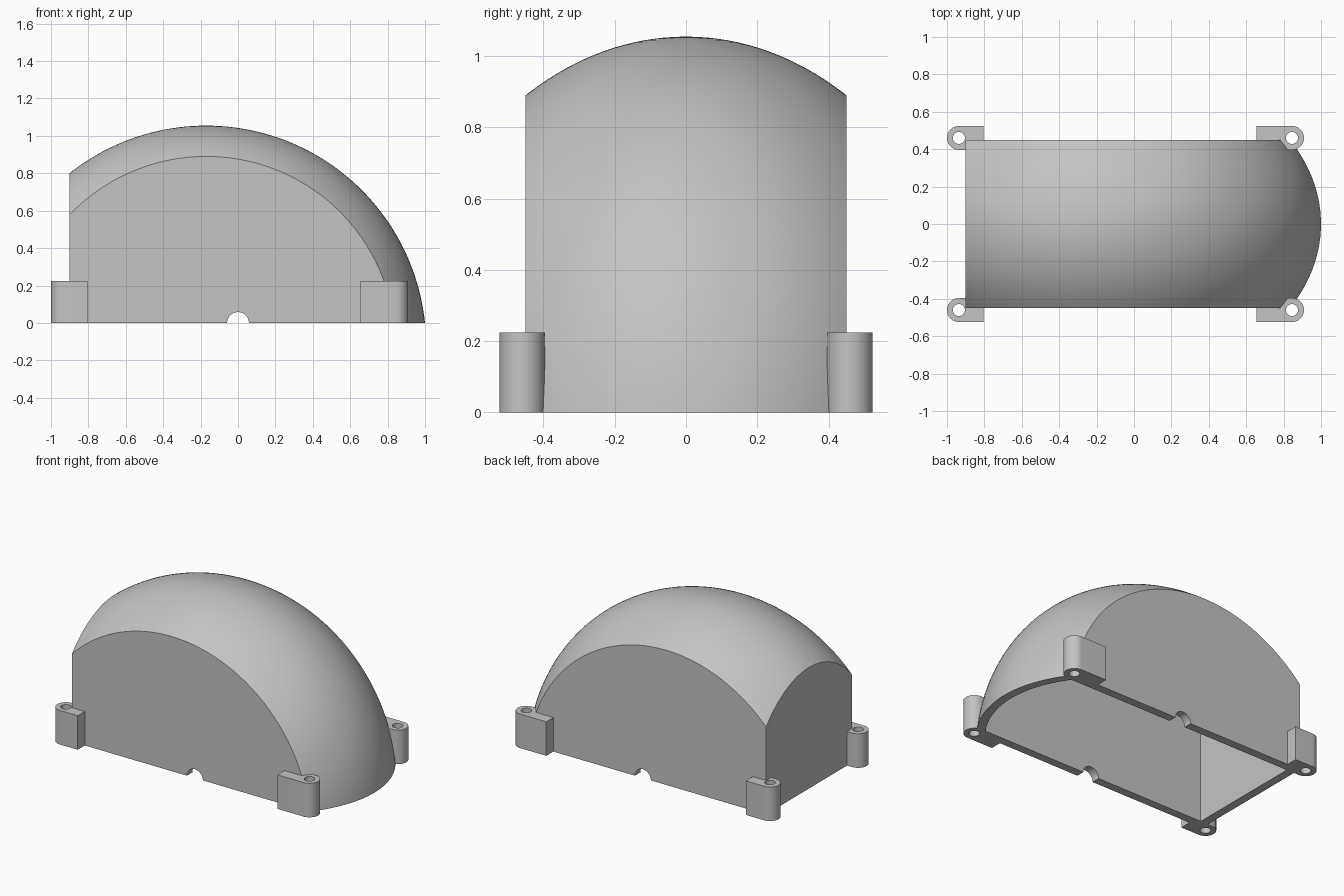
import bpy
import bmesh
from math import pi, sin, cos
from mathutils import Matrix, Vector

cube = bpy.data.objects.get("Cube")
if cube:
    bpy.data.objects.remove(cube, do_unlink=True)

WALL = 0.055
CENTER = Vector((-0.17, 0, -0.121))
RADIUS = 1.176
BACK, SIDE = -0.9, 0.45
LUG_Y, LUG_R, LUG_H = 0.46, 0.064, 0.225

grey = bpy.data.materials.new("light grey plastic")
grey.use_nodes = True
grey.diffuse_color = (0.55, 0.55, 0.55, 1)
grey.node_tree.nodes["Principled BSDF"].inputs["Base Color"].default_value = (0.55, 0.55, 0.55, 1)


def finish(name, bm):
    bmesh.ops.recalc_face_normals(bm, faces=bm.faces)
    mesh = bpy.data.meshes.new(name)
    bm.to_mesh(mesh)
    bm.free()
    mesh.materials.append(grey)
    obj = bpy.data.objects.new(name, mesh)
    bpy.context.collection.objects.link(obj)
    return obj


def box(name, low, high):
    low, high = Vector(low), Vector(high)
    bm = bmesh.new()
    bmesh.ops.create_cube(bm, size=1, matrix=Matrix.Translation((low + high) / 2)
                          @ Matrix.Diagonal((*(high - low), 1)))
    return finish(name, bm)


def cylinder(name, center, radius, depth, turn=Matrix.Identity(4)):
    bm = bmesh.new()
    bmesh.ops.create_cone(bm, cap_ends=True, segments=48, radius1=radius, radius2=radius,
                          depth=depth, matrix=Matrix.Translation(center) @ turn)
    return finish(name, bm)


def combine(target, tool, operation):
    """Apply a boolean and discard the tool object."""
    mod = target.modifiers.new(operation.lower(), 'BOOLEAN')
    mod.operation, mod.object, mod.solver = operation, tool, 'EXACT'
    bpy.context.view_layer.objects.active = target
    bpy.ops.object.modifier_apply(modifier=mod.name)
    bpy.data.objects.remove(tool, do_unlink=True)


def dome(name, inset, bottom):
    """Flattened ball trimmed by the flat sides, the flat end and the base."""
    bm = bmesh.new()
    r = RADIUS - inset
    bmesh.ops.create_uvsphere(bm, u_segments=160, v_segments=96, radius=r,
                              matrix=Matrix.Translation(CENTER) @ Matrix.Diagonal((1, 0.75, 1, 1)))
    obj = finish(name, bm)
    y = SIDE - inset
    combine(obj, box("trim", (BACK + inset, -y, bottom), (2, y, 2)), 'INTERSECT')
    return obj


def lug(x, y, square_end):
    """Block with one round end, pointing away from square_end."""
    d = 1 if x > square_end else -1
    outline = [(square_end, y - LUG_R)]
    for i in range(25):
        a = -pi / 2 + pi * i / 24
        outline.append((x + d * LUG_R * cos(a), y + LUG_R * sin(a)))
    outline.append((square_end, y + LUG_R))
    bm = bmesh.new()
    face = bm.faces.new([bm.verts.new((px, py, 0)) for px, py in outline])
    top = bmesh.ops.extrude_face_region(bm, geom=[face])["geom"]
    bmesh.ops.translate(bm, vec=(0, 0, LUG_H),
                        verts=[v for v in top if isinstance(v, bmesh.types.BMVert)])
    return finish("lug", bm)


# Domed body with four mounting lugs
cover = dome("domed_cover", 0, 0)
lugs = [(x, s * LUG_Y, end) for x, end in ((-0.936, -0.805), (0.845, 0.655)) for s in (-1, 1)]
for x, y, end in lugs:
    combine(cover, lug(x, y, end), 'UNION')

# Hollow inside, open at the base
combine(cover, dome("cavity", WALL, -0.08), 'DIFFERENCE')

# Screw holes
for x, y, end in lugs:
    combine(cover, cylinder("screw_hole", (x, y, 0.1), 0.032, 0.5), 'DIFFERENCE')

# Half-round shaft notch through both side walls
combine(cover, cylinder("shaft_notch", (0, 0, 0), 0.058, 2, Matrix.Rotation(pi / 2, 4, 'X')), 'DIFFERENCE')

# Smooth dome and round ends, crisp edges elsewhere
bpy.ops.object.select_all(action='DESELECT')
cover.select_set(True)
bpy.context.view_layer.objects.active = cover
bpy.ops.object.shade_smooth_by_angle(angle=pi / 6)
